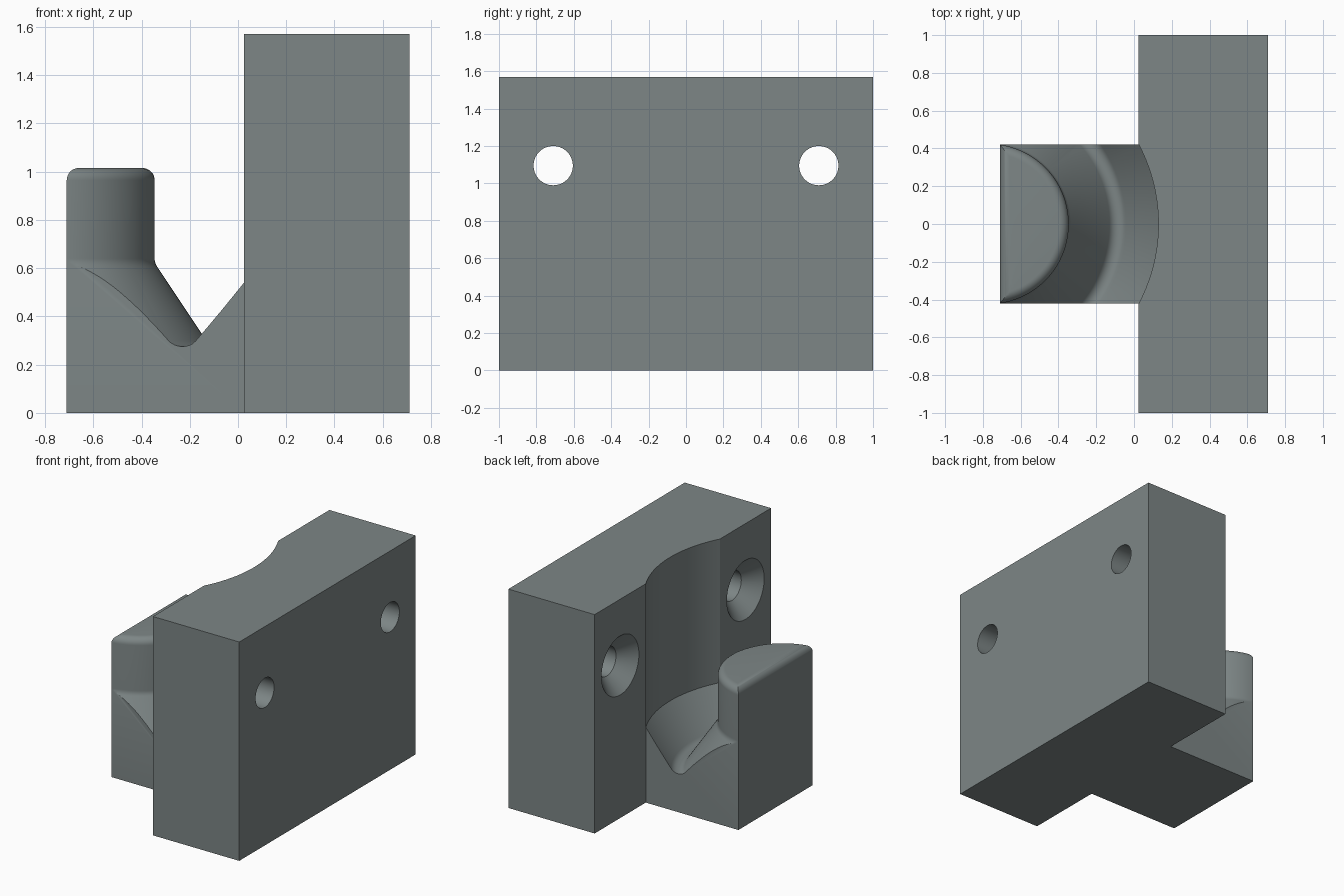
import bpy, bmesh, math
from mathutils import Matrix

if "Cube" in bpy.data.objects:
    bpy.data.objects.remove(bpy.data.objects["Cube"])

CX = -0.77                       # vertical axis shared by the post and the groove
POST_R, WALL_R = 0.4243, 0.8992
LEFT, FACE, BACK = -0.71, 0.025, 0.71
POST_TOP, HEIGHT, ARM = 1.015, 1.57, 0.42

grey = bpy.data.materials.new("slate grey")
grey.diffuse_color = (0.205, 0.238, 0.238, 1)
grey.use_nodes = True
grey.node_tree.nodes["Principled BSDF"].inputs["Base Color"].default_value = grey.diffuse_color


def finish(bm, name, hide=False):
    bmesh.ops.recalc_face_normals(bm, faces=bm.faces)
    me = bpy.data.meshes.new(name)
    bm.to_mesh(me)
    bm.free()
    me.materials.append(grey)
    ob = bpy.data.objects.new(name, me)
    bpy.context.collection.objects.link(ob)
    ob.hide_render = hide
    return ob


def extrude(points, vec, name, hide=False):
    bm = bmesh.new()
    face = bm.faces.new([bm.verts.new(p) for p in points])
    res = bmesh.ops.extrude_face_region(bm, geom=[face], use_keep_orig=True)
    bmesh.ops.translate(bm, vec=vec, verts=[v for v in res["geom"] if isinstance(v, bmesh.types.BMVert)])
    return finish(bm, name, hide)


def lathe(profile, name, steps, matrix):
    """Revolve (radius, height) points around z, then place the result."""
    bm = bmesh.new()
    vs = [bm.verts.new((r, 0, z)) for r, z in profile]
    es = [bm.edges.new(p) for p in zip(vs, vs[1:])]
    bmesh.ops.spin(bm, geom=vs + es, cent=(0, 0, 0), axis=(0, 0, 1),
                   angle=2 * math.pi, steps=steps, use_duplicate=False)
    bmesh.ops.remove_doubles(bm, verts=bm.verts, dist=1e-5)
    bm.transform(matrix)
    return finish(bm, name, True)


def arc(cx, cz, r, a0, a1, n=8):
    return [(cx + r * math.cos(math.radians(a0 + (a1 - a0) * i / n)),
             cz + r * math.sin(math.radians(a0 + (a1 - a0) * i / n))) for i in range(n + 1)]


# T-shaped body: wall plate with the arm in front of it
outline = [(LEFT, -ARM), (FACE, -ARM), (FACE, -1), (BACK, -1),
           (BACK, 1), (FACE, 1), (FACE, ARM), (LEFT, ARM)]
body = extrude([(x, y, 0) for x, y in outline], (0, 0, HEIGHT), "hook_body")

# Revolved groove: rounded post top, post side, V channel with round bottom, back wall
F = 0.05
groove = [(0, POST_TOP)]
groove += arc(POST_R - F, POST_TOP - F, F, 90, 0)
groove += arc(POST_R + 0.06, 0.64, 0.06, 180, 215, 5)
groove += arc(0.684, 0.328, 0.053, 215, 325)
groove += [(WALL_R, 0.54), (WALL_R, 1.8), (0, 1.8)]
cutters = [lathe(groove, "groove_cutter", 128, Matrix.Translation((CX, 0, 0)))]

# Rounded upper edge on the flat outer side of the post
edge = [(LEFT - 0.1, POST_TOP - F)] + arc(LEFT + F, POST_TOP - F, F, 180, 90)
edge += [(LEFT + F, 1.1), (LEFT - 0.1, 1.1)]
cutters.append(extrude([(x, -0.6, z) for x, z in edge], (0, 1.2, 0), "edge_cutter", True))

# Countersunk screw holes through the plate
hole = [(0, -0.05), (0.262, -0.05), (0.105, 0.107), (0.105, 0.8), (0, 0.8)]
for side in (-1, 1):
    place = Matrix.Translation((FACE, side * 0.71, 1.095)) @ Matrix.Rotation(math.pi / 2, 4, 'Y')
    cutters.append(lathe(hole, "screw_hole_cutter", 64, place))

bpy.context.view_layer.objects.active = body
body.select_set(True)
for c in cutters:
    mod = body.modifiers.new("cut", 'BOOLEAN')
    mod.operation, mod.solver, mod.object = 'DIFFERENCE', 'EXACT', c
    bpy.ops.object.modifier_apply(modifier=mod.name)
for c in cutters:
    bpy.data.objects.remove(c)

bpy.ops.object.shade_smooth_by_angle(angle=math.radians(30))
